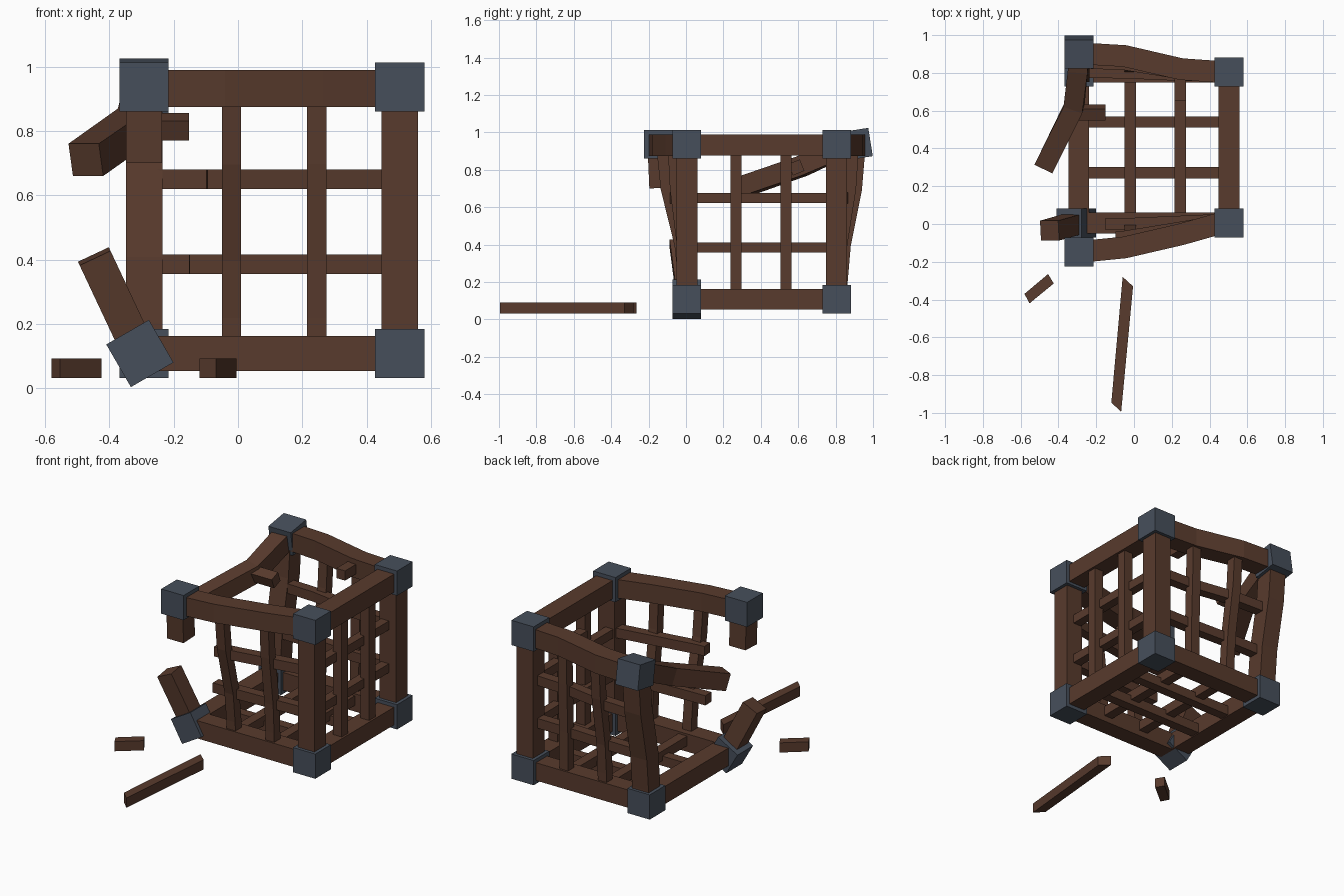
import bpy, bmesh, math
from mathutils import Vector, Matrix

if "Cube" in bpy.data.objects:
    bpy.data.objects.remove(bpy.data.objects["Cube"])


def material(name, rgb):
    m = bpy.data.materials.new(name)
    m.diffuse_color = (*rgb, 1)
    m.use_nodes = True
    m.node_tree.nodes["Principled BSDF"].inputs["Base Color"].default_value = m.diffuse_color
    return m


WOOD = material("dark brown wood", (0.098, 0.043, 0.026))
IRON = material("blue grey iron", (0.062, 0.078, 0.105))


def finish(name, bm, mat):
    bmesh.ops.recalc_face_normals(bm, faces=bm.faces)
    me = bpy.data.meshes.new(name)
    bm.to_mesh(me)
    bm.free()
    me.materials.append(mat)
    ob = bpy.data.objects.new(name, me)
    bpy.context.collection.objects.link(ob)


def beam(name, pts, w=0.11, up=(0, 0, 1)):
    """Square bar swept along a few points."""
    pts = [Vector(p) for p in pts]
    bm = bmesh.new()
    rings = []
    for i, p in enumerate(pts):
        t = (pts[min(i + 1, len(pts) - 1)] - pts[max(i - 1, 0)]).normalized()
        s = t.cross(Vector(up)).normalized()
        u = s.cross(t)
        rings.append([bm.verts.new(p + (s * a + u * b) * w / 2)
                      for a, b in ((-1, -1), (1, -1), (1, 1), (-1, 1))])
    for a, b in zip(rings, rings[1:]):
        for k in range(4):
            bm.faces.new((a[k], a[k - 1], b[k - 1], b[k]))
    bm.faces.new(rings[0])
    bm.faces.new(rings[-1])
    finish(name, bm, WOOD)


def corner(name, c, rot=Matrix()):
    bm = bmesh.new()
    bmesh.ops.create_cube(bm, size=0.153, matrix=Matrix.Translation(c) @ rot)
    finish(name, bm, IRON)


def slab(name, outline, z0, z1):
    """Loose piece lying on the ground, from its outline."""
    bm = bmesh.new()
    f = bm.faces.new([bm.verts.new((x, y, z0)) for x, y in outline])
    r = bmesh.ops.extrude_face_region(bm, geom=[f])
    for v in r["geom"]:
        if isinstance(v, bmesh.types.BMVert):
            v.co.z = z1
    finish(name, bm, WOOD)


def lerp(table, x):
    if x <= table[0][0]:
        return table[0][1]
    for (a, p), (b, q) in zip(table, table[1:]):
        if x <= b:
            return p + (q - p) * (x - a) / (b - a)
    return table[-1][1]


# Outward bulge of the front and back panels towards the upper left
RISE = [(0.17, 0), (0.40, 0.2), (0.70, 0.8), (0.94, 1)]
FRONT = [(-0.3, -0.155), (-0.05, -0.13), (0.25, -0.06), (0.46, 0)]
BACK = [(-0.3, 0.1), (-0.05, 0.085), (0.25, 0.015), (0.46, 0)]
XL, XR, YF, YB, ZB, ZT = -0.292, 0.503, 0.005, 0.805, 0.108, 0.932
XS = (-0.02, 0.245)
YS = (0.267, 0.535)
ZS = (0.385, 0.65)
HEIGHTS = (ZB, 0.22, 0.4, 0.55, 0.7, ZT)


def bulged(base, table, x, z, off=0):
    return (x, base + off + lerp(table, x) * lerp(RISE, z), z)


# Iron corner blocks, one knocked askew and one tilted
for side, x in (("left", XL), ("right", XR)):
    for end, y, table in (("front", YF, FRONT), ("back", YB, BACK)):
        for lev, z in (("bottom", ZB), ("top", ZT + 0.004)):
            rot, c = Matrix(), bulged(y, table, x, z)
            if (side, end, lev) == ("left", "front", "bottom"):
                rot, c = Matrix.Rotation(math.radians(-30), 4, 'Y'), (-0.305, YF, 0.108)
            if (side, end, lev) == ("left", "back", "top"):
                rot, c = Matrix.Rotation(math.radians(9), 4, 'X'), (XL, 0.911, 0.937)
            corner(f"{end}_{side}_{lev}_corner", c, rot)

# Front and back panels
for end, y, table, inward in (("front", YF, FRONT, 1), ("back", YB, BACK, -1)):
    beam(f"{end}_bottom_beam", [(XL, y, ZB), (XR, y, ZB)])
    beam(f"{end}_top_beam", [bulged(y, table, x, ZT) for x in (XL, -0.05, 0.25, 0.44, XR)], 0.115)
    beam(f"{end}_right_post", [(XR, y, ZB), (XR, y, ZT)], 0.113, (0, 1, 0))
    for i, x in enumerate(XS):
        beam(f"{end}_upright_bar_{i}", [bulged(y, table, x, z, -0.012 * inward) for z in HEIGHTS],
             0.06, (0, 1, 0))
    for i, z in enumerate(ZS):
        start = XL if end == "back" else (-0.152, -0.097)[i]
        beam(f"{end}_cross_bar_{i}",
             [bulged(y, table, x, z, 0.02 * inward) for x in (start, -0.05, 0.25, XR)], 0.06)

# Back left post, bent outwards
beam("back_left_post", [bulged(YB, BACK, XL, z) for z in (ZB, 0.2, 0.4, 0.7, ZT)], 0.113, (0, 1, 0))

# Side beams along the floor and the intact right side
beam("left_bottom_beam", [(XL, YF + 0.02, ZB), (XL, YB, ZB)])
beam("right_bottom_beam", [(XR, YF, ZB), (XR, YB, ZB)])
beam("right_top_beam", [(XR, YF, ZT), (XR, YB, ZT)], 0.113)
for i, y in enumerate(YS):
    beam(f"right_upright_bar_{i}", [(XR + 0.012, y, ZB), (XR + 0.012, y, ZT)], 0.06, (0, 1, 0))
for i, z in enumerate(ZS):
    beam(f"right_cross_bar_{i}", [(XR - 0.02, YF, z), (XR - 0.02, YB, z)], 0.055)

# Floor grid
for i, x in enumerate(XS):
    beam(f"floor_long_bar_{i}", [(x, YF, ZB + 0.012), (x, YB, ZB + 0.012)], 0.06)
for i, y in enumerate(YS):
    beam(f"floor_cross_bar_{i}", [(XL, y + 0.005, ZB - 0.02), (XR, y + 0.005, ZB - 0.02)], 0.06)

# Broken left side: snapped top beam, split post, roof stubs
beam("broken_left_top_beam", [(XL, 0.90, 0.937), (-0.297, 0.82, 0.91),
                              (-0.318, 0.62, 0.82), (-0.473, 0.305, 0.71)], 0.105)
beam("broken_post_top_stub", [(XL, -0.14, 0.703), (XL, -0.15, ZT)], 0.112, (0, 1, 0))
beam("broken_post_bottom_stub", [(-0.305, YF, 0.108), (-0.447, -0.035, 0.41)], 0.106, (0, 1, 0))
beam("left_roof_stub", [(-0.31, 0.59, 0.813), (-0.152, 0.59, 0.813)], 0.066, (0, -0.37, 0.93))
beam("back_roof_stub", [(0.245, 0.655, 0.93), (0.245, 0.8, 0.93)], 0.06)

# Loose bars on the ground
slab("short_loose_bar", [(-0.58, -0.37), (-0.455, -0.265), (-0.425, -0.315), (-0.553, -0.42)], 0.032, 0.092)
slab("long_loose_bar", [(-0.06, -0.28), (-0.005, -0.33), (-0.068, -0.995), (-0.12, -0.945)], 0.032, 0.092)
